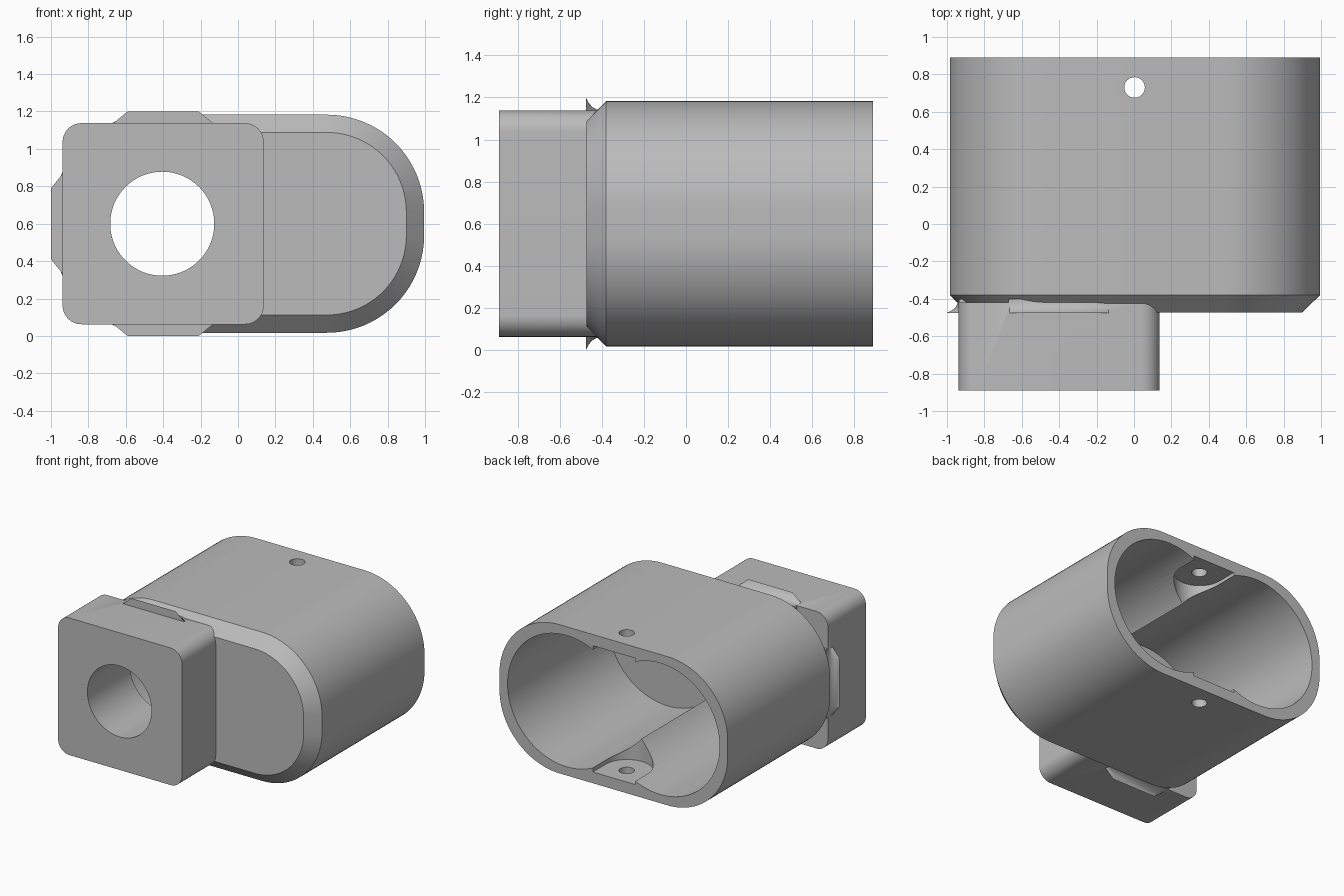
import bpy, bmesh, math

if "Cube" in bpy.data.objects:
    bpy.data.objects.remove(bpy.data.objects["Cube"])

grey = bpy.data.materials.new("plain grey")
grey.diffuse_color = (0.5, 0.5, 0.5, 1)
grey.use_nodes = True
grey.node_tree.nodes["Principled BSDF"].inputs["Base Color"].default_value = grey.diffuse_color

CZ = 0.6      # height of the body axis
BX = -0.4     # x of the inlet block axis


def circle(cx, cz, r, n=96):
    return [(cx + r * math.cos(2 * math.pi * i / n),
             cz + r * math.sin(2 * math.pi * i / n)) for i in range(n)]


def rounded(cx, cz, hx, hz, r, seg=20):
    pts = []
    for k, (sx, sz) in enumerate([(1, 1), (-1, 1), (-1, -1), (1, -1)]):
        for i in range(seg + 1):
            a = math.pi / 2 * (k + i / seg)
            pts.append((cx + sx * (hx - r) + r * math.cos(a),
                        cz + sz * (hz - r) + r * math.sin(a)))
    return pts


def loft(name, rings, upright=False):
    """Closed solid through (depth, outline) rings, along y or (upright) along z."""
    bm = bmesh.new()
    loops = []
    for d, pts in rings:
        loops.append([bm.verts.new((a, b, d) if upright else (a, d, b)) for a, b in pts])
    n = len(loops[0])
    for l0, l1 in zip(loops, loops[1:]):
        for i in range(n):
            j = (i + 1) % n
            bm.faces.new((l0[i], l0[j], l1[j], l1[i]))
    bm.faces.new(loops[0])
    bm.faces.new(loops[-1])
    bmesh.ops.recalc_face_normals(bm, faces=bm.faces)
    me = bpy.data.meshes.new(name)
    bm.to_mesh(me)
    bm.free()
    me.materials.append(grey)
    ob = bpy.data.objects.new(name, me)
    bpy.context.collection.objects.link(ob)
    return ob


def combine(target, tool, op):
    mod = target.modifiers.new("bool", 'BOOLEAN')
    mod.operation = op
    mod.solver = 'EXACT'
    mod.object = tool
    bpy.context.view_layer.update()
    dg = bpy.context.evaluated_depsgraph_get()
    me = bpy.data.meshes.new_from_object(target.evaluated_get(dg))
    target.modifiers.clear()
    target.data = me
    bpy.data.objects.remove(tool)


# Outer shell: long rounded body with a chamfered front
body = loft("housing", [
    (0.89, rounded(0.005, CZ, 0.99, 0.583, 0.52)),
    (-0.38, rounded(0.005, CZ, 0.99, 0.583, 0.52)),
    (-0.472, rounded(0.005, CZ, 0.895, 0.488, 0.425))])

# Square inlet block on the front
combine(body, loft("inlet_block", [
    (-0.89, rounded(BX, CZ, 0.5375, 0.5375, 0.1)),
    (-0.42, rounded(BX, CZ, 0.5375, 0.5375, 0.1))]), 'UNION')

# Small flared lips on the top, left and bottom of the block root
for k in (1, 2, 3):
    c, s = round(math.cos(k * math.pi / 2)), round(math.sin(k * math.pi / 2))
    rings = []
    for y, h in [(-0.475, 0.6), (-0.462, 0.574), (-0.445, 0.554), (-0.425, 0.543), (-0.4, 0.541)]:
        outline = [(0.45, -0.27), (0.535, -0.27), (h, -0.19), (h, 0.19), (0.535, 0.27), (0.45, 0.27)]
        rings.append((y, [(BX + u * c - v * s, CZ + u * s + v * c) for u, v in outline]))
    combine(body, loft("lip", rings), 'UNION')

# Two overlapping round chambers, open at the back
for x in (-0.4, 0.41):
    combine(body, loft("chamber_cutter", [(-0.36, circle(x, CZ, 0.515)),
                                          (1.0, circle(x, CZ, 0.515))]), 'DIFFERENCE')

# Round-ended recesses in the ridges around the screw holes
recess = [(0.185 * math.cos(a), 0.73 + 0.185 * math.sin(a))
          for a in (math.pi + math.pi * i / 32 for i in range(33))]
recess += [(0.185, 1.0), (-0.185, 1.0)]
combine(body, loft("recess_cutter", [(0.105, recess), (1.095, recess)], True), 'DIFFERENCE')

# Screw holes and inlet bore
hole = circle(0.003, 0.73, 0.055, 32)
combine(body, loft("screw_cutter", [(-0.1, hole), (1.3, hole)], True), 'DIFFERENCE')
bore = circle(-0.405, CZ, 0.278)
combine(body, loft("bore_cutter", [(-1.0, bore), (-0.1, bore)]), 'DIFFERENCE')

bpy.context.view_layer.objects.active = body
body.select_set(True)
bpy.ops.object.shade_smooth_by_angle(angle=math.radians(25))
